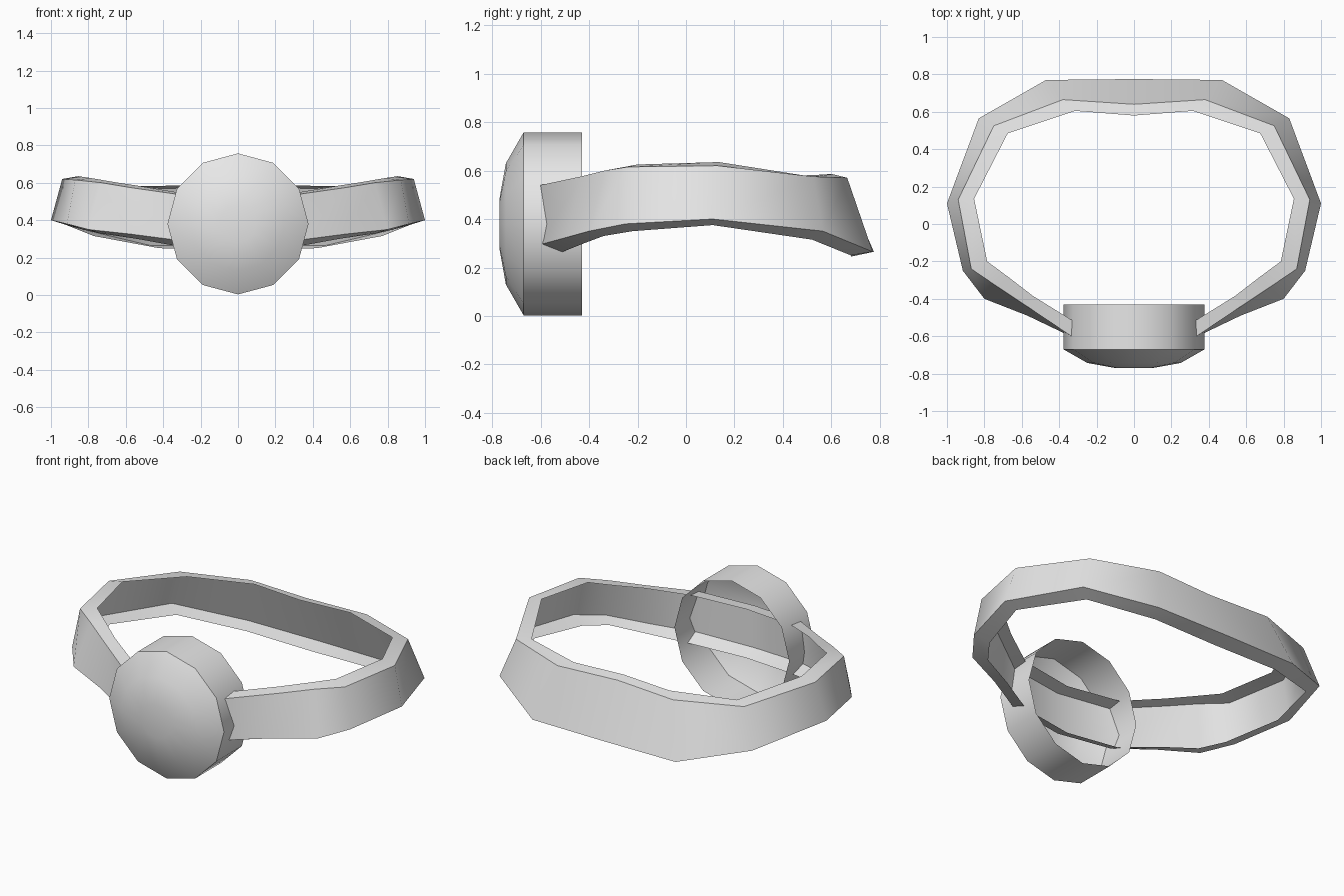
import bpy, bmesh
from math import sin, cos, pi, radians

cube = bpy.data.objects.get("Cube")
if cube:
    bpy.data.objects.remove(cube, do_unlink=True)

# Single plain grey
grey = bpy.data.materials.new("plain_grey")
grey.use_nodes = True
color = (0.8, 0.8, 0.8, 1)
grey.diffuse_color = color
for node in grey.node_tree.nodes:
    if node.type == 'BSDF_PRINCIPLED':
        node.inputs["Base Color"].default_value = color


def finish(name, bm):
    """Turn a bmesh into a linked object with the grey material."""
    mesh = bpy.data.meshes.new(name)
    bm.to_mesh(mesh)
    bm.free()
    mesh.materials.append(grey)
    obj = bpy.data.objects.new(name, mesh)
    bpy.context.collection.objects.link(obj)
    return obj


def smooth(obj, degrees):
    bpy.ops.object.select_all(action='DESELECT')
    bpy.context.view_layer.objects.active = obj
    obj.select_set(True)
    bpy.ops.object.shade_smooth_by_angle(angle=radians(degrees))


def bridge(bm, rows, closed=False):
    """Join neighbouring rows of vertices with quads."""
    for a, b in zip(rows, rows[1:]):
        count = len(a)
        for i in range(count if closed else count - 1):
            j = (i + 1) % count
            bm.faces.new((a[i], a[j], b[j], b[i]))


# Strap: open channel, four rails from front centre round the left to back centre
lower_lip = [(0, -.56, .25), (.32, -.52, .26), (.54, -.42, .3), (.74, -.34, .33), (.83, -.22, .35),
             (.92, .11, .375), (.77, .52, .315), (.42, .68, .25), (0, .68, .245)]
lower_edge = [(0, -.64, .28), (.34, -.6, .295), (.57, -.49, .325), (.8, -.4, .35), (.915, -.25, .38),
              (1, .11, .4), (.83, .565, .35), (.47, .77, .265), (0, .775, .265)]
upper_edge = [(0, -.64, .53), (.335, -.6, .54), (.58, -.435, .575), (.73, -.335, .6), (.87, -.24, .615),
              (.94, .13, .62), (.75, .525, .575), (.38, .665, .57), (0, .64, .575)]
upper_lip = [(0, -.56, .54), (.33, -.515, .55), (.54, -.385, .585), (.67, -.285, .605), (.785, -.2, .625),
             (.855, .135, .635), (.675, .485, .58), (.315, .605, .585), (0, .58, .585)]

bm = bmesh.new()
rails = [[bm.verts.new(p) for p in rail]
         for rail in (lower_lip, lower_edge, upper_edge, upper_lip)]
bridge(bm, rails)
strap = finish("head_strap", bm)
smooth(strap, 45)
mirror = strap.modifiers.new("mirror", 'MIRROR')
mirror.use_clip = True

# Lamp housing: twelve-sided cup, open at the back, with a shallow domed front
SIDES = 12
CENTRE_Z = .38
profile = [(.377, -.43), (.377, -.67), (.25, -.743), (.1, -.77)]  # radius, y
bm = bmesh.new()
rings = []
for radius, y in profile:
    angles = [2 * pi * i / SIDES for i in range(SIDES)]
    rings.append([bm.verts.new((radius * cos(a), y, CENTRE_Z + radius * sin(a))) for a in angles])
bridge(bm, rings, closed=True)
bm.faces.new(rings[-1])
bmesh.ops.recalc_face_normals(bm, faces=bm.faces[:])
cap = max(bm.faces, key=lambda f: -f.calc_center_median().y)
if cap.normal.y > 0:
    bmesh.ops.reverse_faces(bm, faces=bm.faces[:])
lamp = finish("lamp_housing", bm)
smooth(lamp, 45)
